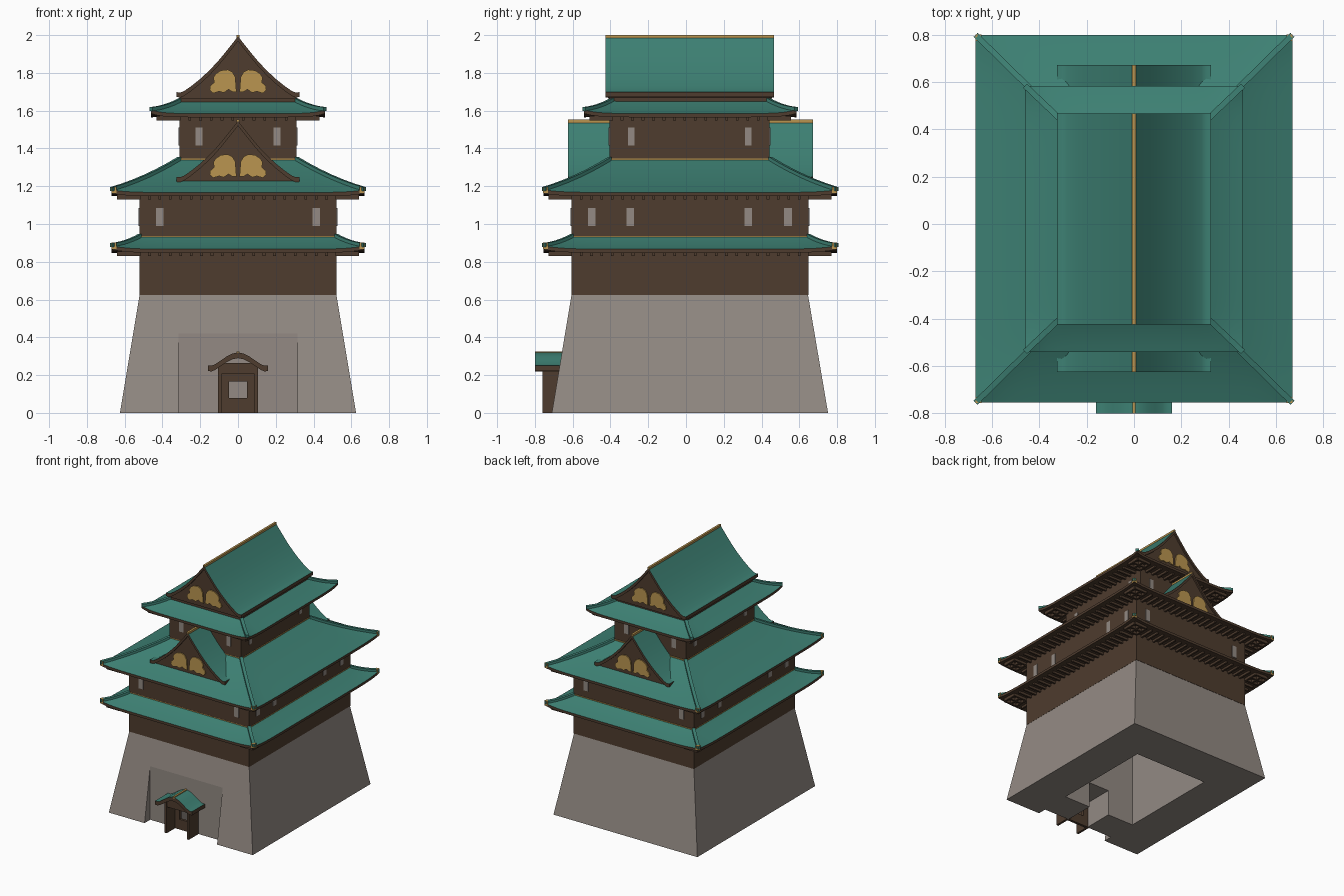
import bpy, bmesh, math
from mathutils import Vector

if "Cube" in bpy.data.objects:
    bpy.data.objects.remove(bpy.data.objects["Cube"])

CY = 0.022   # the tower sits slightly behind the origin, the gate in front


def material(name, srgb):
    m = bpy.data.materials.new(name)
    lin = [((c / 255 + 0.055) / 1.055) ** 2.4 for c in srgb]
    m.diffuse_color = (*lin, 1)
    m.use_nodes = True
    m.node_tree.nodes["Principled BSDF"].inputs["Base Color"].default_value = m.diffuse_color
    return m


STONE = material("warm grey stone", (147, 138, 131))
TIMBER = material("dark timber", (78, 60, 46))
TILE = material("green copper tile", (61, 128, 115))
GOLD = material("gold", (186, 149, 80))


def finish(name, bm, mats, smooth=False, recalc=True):
    if recalc:
        bmesh.ops.recalc_face_normals(bm, faces=bm.faces)
    me = bpy.data.meshes.new(name)
    bm.to_mesh(me)
    bm.free()
    ob = bpy.data.objects.new(name, me)
    bpy.context.collection.objects.link(ob)
    for m in mats:
        me.materials.append(m)
    if smooth:
        bpy.ops.object.select_all(action='DESELECT')
        ob.select_set(True)
        bpy.context.view_layer.objects.active = ob
        bpy.ops.object.shade_smooth_by_angle(angle=math.radians(28))
    return ob


def hexa(bm, lower, upper):
    """Closed solid between two quads."""
    lo = [bm.verts.new(p) for p in lower]
    up = [bm.verts.new(p) for p in upper]
    bm.faces.new(lo[::-1])
    bm.faces.new(up)
    for i in range(4):
        j = (i + 1) % 4
        bm.faces.new((lo[i], lo[j], up[j], up[i]))


def rect(x0, x1, y0, y1, z):
    return [(x0, y0, z), (x1, y0, z), (x1, y1, z), (x0, y1, z)]


def boxes(name, items, mat):
    bm = bmesh.new()
    for x0, x1, y0, y1, z0, z1 in items:
        hexa(bm, rect(x0, x1, y0, y1, z0), rect(x0, x1, y0, y1, z1))
    return finish(name, bm, [mat])


def prism(name, pts, y0, y1, mats, top_mat=0, smooth=False):
    """Extrude an x-z outline along y; upward faces take top_mat."""
    bm = bmesh.new()
    a = [bm.verts.new((x, y0, z)) for x, z in pts]
    b = [bm.verts.new((x, y1, z)) for x, z in pts]
    bm.faces.new(a)
    bm.faces.new(b[::-1])
    for i in range(len(pts)):
        j = (i + 1) % len(pts)
        bm.faces.new((a[i], b[i], b[j], a[j]))
    bmesh.ops.recalc_face_normals(bm, faces=bm.faces)
    for f in bm.faces:
        f.material_index = top_mat if f.normal.z > 0.2 else 0
    return finish(name, bm, mats, smooth)


def mirrored(half):
    """Half curve from the apex out to +x, mirrored to run left to right."""
    return [(-x, z) for x, z in reversed(half[1:])] + list(half)


def band(half, thick):
    top = mirrored(half)
    return top + [(x, z - thick) for x, z in reversed(top)]


# Stone base: tapered block with front recess, passage and hollow core
bm = bmesh.new()
hexa(bm, rect(-.625, .625, -.71, .752, 0), rect(-.52, .52, -.605, .645, .63))
base = finish("stone_base", bm, [STONE])
for cut in [(-.32, .32, -.40, .42, -.1, .61), (-.315, .315, -1, -.64, -.1, .42),
            (-.09, .09, -.7, -.35, -.1, .205)]:
    cutter = boxes("base_cutter", [cut], STONE)
    cutter.hide_render = True
    mod = base.modifiers.new("cut", 'BOOLEAN')
    mod.operation, mod.solver, mod.object = 'DIFFERENCE', 'EXACT', cutter
    bpy.context.view_layer.objects.active = base
    bpy.ops.object.modifier_apply(modifier=mod.name)
    bpy.data.objects.remove(cutter)

# Timber storeys
boxes("lower_walls", [(-.522, .522, -.607, .648, .625, 1.17)], TIMBER)
boxes("upper_walls", [(-.31, .31, -.405, .442, 1.28, 1.69)], TIMBER)


def hip_roof(name, out, inner, wall, z0, z1, lift, caps):
    """Skirt roof with upturned corners, boarded eave, rafters and hip ridges."""
    def corner(h, k):
        sx, sy = [(-1, -1), (1, -1), (1, 1), (-1, 1)][k % 4]
        return Vector((sx * h[0], CY + sy * h[1], 0))

    def surface(k, u, v):
        p = corner(out, k).lerp(corner(out, k + 1), u)
        p = p.lerp(corner(inner, k).lerp(corner(inner, k + 1), u), v)
        p.z = z0 + (z1 - z0) * (.75 * v + .25 * v * v) + lift * abs(2 * u - 1) ** 9 * (1 - v) ** 2
        return p

    NU, NV = 32, 6
    bm = bmesh.new()
    for k in range(4):
        rows = [[], []]
        for i in range(NU + 1):
            u = i / NU
            s = corner(wall, k).lerp(corner(wall, k + 1), u)
            rows[0].append((s.x, s.y, z0 - .018))
            rows[1].append(surface(k, u, 0) - Vector((0, 0, .02)))
        rows += [[surface(k, i / NU, j / NV) for i in range(NU + 1)] for j in range(NV + 1)]
        rows = [[bm.verts.new(p) for p in r] for r in rows]
        for j in range(len(rows) - 1):
            for i in range(NU):
                f = bm.faces.new((rows[j][i], rows[j][i + 1], rows[j + 1][i + 1], rows[j + 1][i]))
                f.material_index = 1 if j < 2 else 0
    finish(name, bm, [TILE, TIMBER], smooth=True, recalc=False)

    # rafters under the eave on all four sides
    items, za, zb, e = [], z0 - .036, z0 - .012, .035
    n = round(2 * (out[0] - e) / .055)
    for i in range(n + 1):
        x = (out[0] - e) * (2 * i / n - 1)
        for s in (-1, 1):
            y0, y1 = sorted((CY + s * wall[1], CY + s * (out[1] - e)))
            items.append((x - .007, x + .007, y0, y1, za, zb))
    n = round(2 * (out[1] - e) / .055)
    for i in range(n + 1):
        y = CY + (out[1] - e) * (2 * i / n - 1)
        for s in (-1, 1):
            x0, x1 = sorted((s * wall[0], s * (out[0] - e)))
            items.append((x0, x1, y - .007, y + .007, za, zb))
    boxes(name + "_rafters", items, TIMBER)

    # hip ridges
    bm = bmesh.new()
    for k in range(4):
        pts = [surface(k, 0, j / NV) for j in range(NV + 1)]
        d = pts[-1] - pts[0]
        side = Vector((-d.y, d.x, 0)).normalized() * .012
        dn, up = Vector((0, 0, -.006)), Vector((0, 0, .014))
        rings = [[bm.verts.new(q) for q in (p - side + dn, p + side + dn, p + side + up, p - side + up)]
                 for p in pts]
        for a, b in zip(rings, rings[1:]):
            for i in range(4):
                j = (i + 1) % 4
                bm.faces.new((a[i], a[j], b[j], b[i]))
        bm.faces.new(rings[0])
        bm.faces.new(rings[-1])
    finish(name + "_hip_ridges", bm, [TILE])

    # gold corner caps and gold line where the roof meets the wall
    if caps:
        items = []
        for k in range(4):
            c = corner((out[0] - .012, out[1] - .012), k)
            items.append((c.x - .013, c.x + .013, c.y - .013, c.y + .013, z0 + lift - .018, z0 + lift + .016))
        boxes(name + "_corner_caps", items, GOLD)
    x, y = inner[0] + .004, inner[1] + .004
    boxes(name + "_gold_trim", [(-x, x, CY - y, CY + y, z1 - .012, z1 + .004)], GOLD)


hip_roof("first_roof", (.669, .777), (.52, .626), (.52, .626), .867, .933, .018, True)
hip_roof("second_roof", (.669, .777), (.31, .424), (.52, .626), 1.167, 1.342, .014, True)
hip_roof("third_roof", (.46, .562), (.30, .41), (.31, .424), 1.585, 1.655, .02, False)


def gable(name, top, y0, y1, ends):
    """Concave gable roof, its timber face, gold ridge and gold ornaments."""
    half = [(0, -.006), (.03, -.045), (.07, -.095), (.11, -.143), (.155, -.19),
            (.20, -.232), (.245, -.268), (.285, -.296), (.305, -.304), (.326, -.302)]
    half = [(x, z + top) for x, z in half]
    prism(name + "_roof", band(half, .026), y0, y1, [TIMBER, TILE], 1, True)
    boxes(name + "_ridge", [(-.008, .008, y0, y1, top - .016, top)], GOLD)
    face = [(x, z - .015) for x, z in mirrored(half[:-1])]
    face += [(.30, top - .335), (-.30, top - .335)]
    f0 = y0 + .012 if -1 in ends else y0
    f1 = y1 - .012 if 1 in ends else y1
    prism(name + "_face", face, f0, f1, [TIMBER])
    blob = [(.008, -.302), (.014, -.222), (.03, -.195), (.055, -.183), (.09, -.187), (.118, -.205),
            (.131, -.226), (.126, -.25), (.147, -.27), (.15, -.29), (.132, -.308), (.10, -.298),
            (.075, -.305), (.05, -.288), (.03, -.30)]
    for end in ends:
        ya, yb = (f0 - .008, f0) if end < 0 else (f1, f1 + .008)
        for s in (-1, 1):
            prism(name + "_ornament", [(s * x, z + top) for x, z in blob], ya, yb, [GOLD])


gable("top_gable", 2.0, -.425, .467, (-1, 1))
gable("front_dormer", 1.552, -.625, -.395, (-1,))
gable("back_dormer", 1.552, .435, .672, (1,))

# Window plates
wins = []
for hx, y0, y1, xs, ys, za, zb, w in [
        (.522, -.607, .648, (.415,), (-.5, -.295, .33, .54), .99, 1.085, .02),
        (.31, -.405, .442, (.206,), (-.29, .33), 1.415, 1.51, .018)]:
    for s in (-1, 1):
        for x in xs:
            wins.append((s * x - w, s * x + w, y0 - .005, y0 + .003, za, zb))
            wins.append((s * x - w, s * x + w, y1 - .003, y1 + .005, za, zb))
        for y in ys:
            wins.append((s * hx - .004, s * hx + .004, y - w, y + w, za, zb))
boxes("windows", wins, STONE)

# Gate: side walls, lintel, door frame and curved roof
boxes("gate_frame", [
    (-.105, -.088, -.76, -.635, 0, .25), (.088, .105, -.76, -.635, 0, .25),
    (-.10, .10, -.755, -.635, .205, .265),
    (-.09, -.048, -.655, -.635, 0, .21), (.048, .09, -.655, -.635, 0, .21),
    (-.048, .048, -.655, -.635, 0, .08), (-.048, .048, -.655, -.635, .165, .21)], TIMBER)
gate = [(0, .32), (.03, .314), (.06, .299), (.09, .278), (.12, .258), (.14, .25), (.16, .251)]
prism("gate_roof", band(gate, .03), -.8, -.63, [TIMBER, TILE], 1, True)
boxes("gate_ridge", [(-.007, .007, -.8, -.63, .31, .326)], GOLD)
